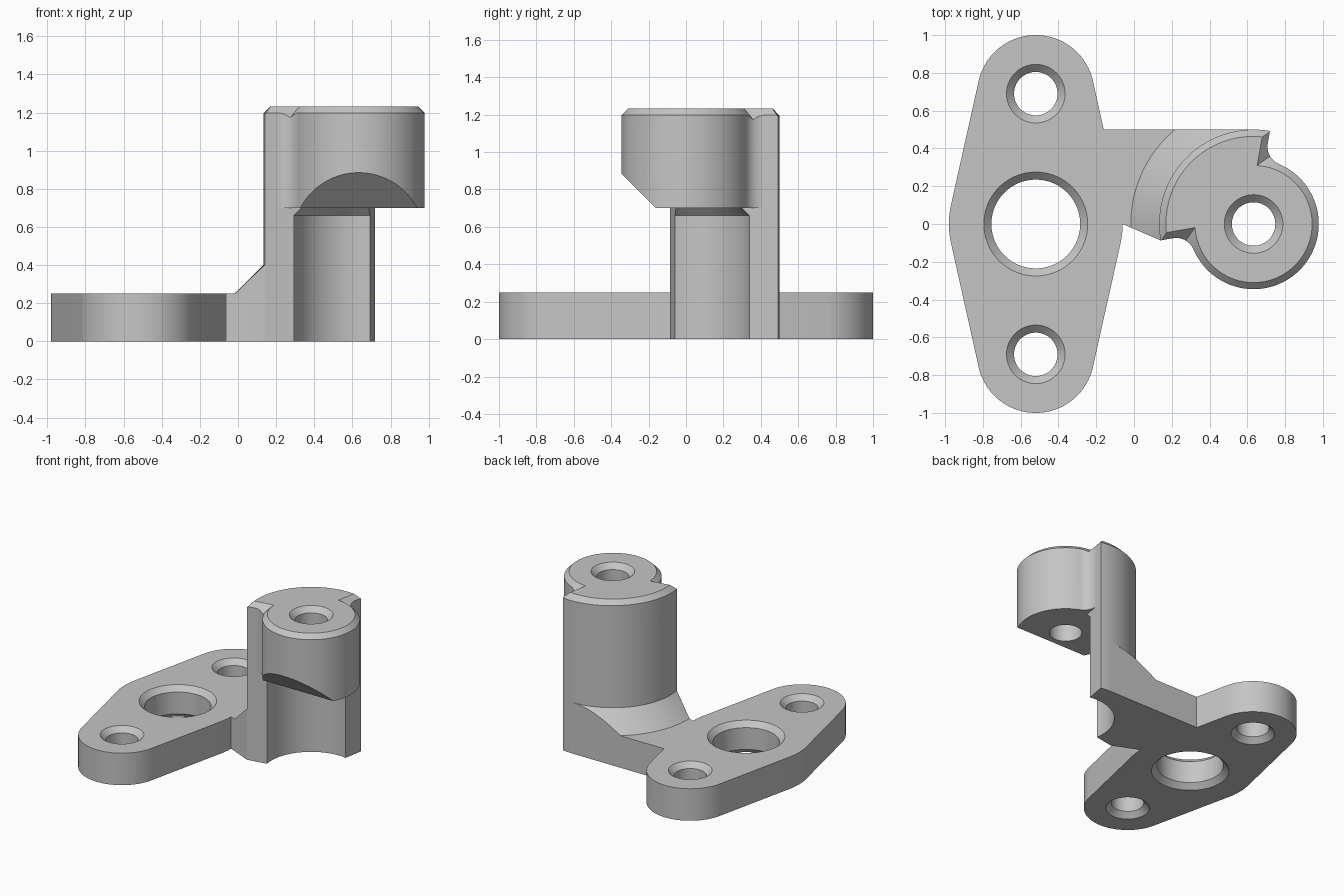
import bpy, bmesh
from math import sin, cos, asin, radians, degrees
from mathutils import Vector

cube = bpy.data.objects.get("Cube")
if cube:
    bpy.data.objects.remove(cube, do_unlink=True)

SHADE = (0.56, 0.56, 0.56, 1)
grey = bpy.data.materials.new("plain_grey")
grey.use_nodes = True
grey.diffuse_color = SHADE
grey.node_tree.nodes["Principled BSDF"].inputs["Base Color"].default_value = SHADE

POST = Vector((0.633, 0))       # axis of the clamp post
FLANGE = -0.52                  # x of the flange axis
WALL, BOSS, FILLET = 0.5, 0.345, 0.1
START, END = 80, 190            # angles covered by the wall
TOP, UNDER, BASE, BEVEL = 1.233, 0.7, 0.25, 0.035


def polar(r, a, c=POST):
    return Vector((c[0] + r * cos(radians(a)), c[1] + r * sin(radians(a))))


def arc(r, a, b, c=POST, step=2.5):
    n = max(1, round(abs(b - a) / step))
    return [polar(r, a + (b - a) * i / n, c) for i in range(n + 1)]


def loft(name, layers):
    """Closed solid through (outline, z) layers of equal point count."""
    bm = bmesh.new()
    rings = [[bm.verts.new((p[0], p[1], z)) for p in pts] for pts, z in layers]
    for low, high in zip(rings, rings[1:]):
        for i in range(len(low)):
            j = (i + 1) % len(low)
            bm.faces.new((low[i], low[j], high[j], high[i]))
    bm.faces.new(rings[0][::-1])
    bm.faces.new(rings[-1])
    bmesh.ops.recalc_face_normals(bm, faces=bm.faces)
    mesh = bpy.data.meshes.new(name)
    bm.to_mesh(mesh)
    bm.free()
    mesh.materials.append(grey)
    ob = bpy.data.objects.new(name, mesh)
    bpy.context.collection.objects.link(ob)
    return ob


def turned(name, c, profile):
    """Round solid from (radius, z) pairs."""
    return loft(name, [(arc(r, 0, 360, c)[:-1], z) for r, z in profile])


def combine(ob, other, operation):
    """Apply a boolean and discard the second solid."""
    mod = ob.modifiers.new(operation, 'BOOLEAN')
    mod.operation, mod.object, mod.solver = operation, other, 'EXACT'
    bpy.context.view_layer.objects.active = ob
    bpy.ops.object.modifier_apply(modifier=mod.name)
    bpy.data.objects.remove(other, do_unlink=True)


# Flange: outline around three circles, with chamfered holes
tilt = degrees(asin((0.46 - 0.31) / 0.69))
mid, far, near = (FLANGE, 0), (FLANGE, 0.69), (FLANGE, -0.69)
outline = (arc(0.46, -tilt, tilt, mid) + arc(0.31, tilt, 180 - tilt, far)
           + arc(0.46, 180 - tilt, 180 + tilt, mid)
           + arc(0.31, 180 + tilt, 360 - tilt, near))
flange = loft("mounting_flange", [(outline, 0), (outline, BASE)])
for c, r in ((mid, 0.235), (far, 0.115), (near, 0.115)):
    w = r + 0.04
    combine(flange, turned("hole", c, [
        (w, -0.1), (w, 0), (r, 0.04), (r, BASE - 0.04), (w, BASE), (w, BASE + 0.1)]),
        'DIFFERENCE')

# Arm from flange into the wall, its top rising as a conical gusset
arm_shape = ([Vector((-0.2, 0)), Vector((-0.06, 0)), polar(WALL, END)]
             + arc(0.42, END - 2, 92) + [polar(WALL, 90), Vector((-0.2, WALL))])
arm = loft("arm", [(arm_shape, 0), (arm_shape, 0.43)])
combine(arm, turned("gusset_limit", POST, [
    (2, -0.1), (2, BASE), (0.65, BASE), (0.45, BASE + 0.2)]), 'INTERSECT')

# Curved wall, its inside flaring inward just under the head
wall = loft("wall", [(arc(WALL, START, END) + arc(r, END, START), z) for r, z in
                     ((BOSS, 0), (BOSS, UNDER - 0.04), (BOSS - 0.04, UNDER))])

# Head: wall sector and round boss blended by concave fillets
swing = degrees(asin(FILLET / (BOSS + FILLET)))
blend = arc(FILLET, END - 90, END + swing - 180, polar(BOSS + FILLET, END + swing), 7)
other = arc(FILLET, START + 90, START - swing + 180, polar(BOSS + FILLET, START - swing), 7)
head_shape = (arc(WALL, START, END) + blend
              + arc(BOSS, END + swing, START - swing + 360)[1:-1] + other[::-1])
head = loft("head", [(head_shape, UNDER), (head_shape, TOP)])


def sector(t):
    """Wall sector grown outward by t."""
    r = WALL + t
    d = degrees(asin(t / r))
    tip = polar(-t / sin(radians((END - START) / 2)), (START + END) / 2)
    return [tip] + [polar(r, START - d + (END - START + 2 * d) * i / 44) for i in range(45)]


# Sloped top edges of the wall and the boss
grow = 0.15
z = TOP - BEVEL - grow
limit = loft("wall_bevel", [(sector(grow), UNDER - 0.1), (sector(grow), z),
                            (sector(-BEVEL - 0.01), TOP + 0.01)])
boss_limit = turned("boss_bevel", POST, [
    (BOSS + grow, UNDER - 0.1), (BOSS + grow, z), (BOSS - BEVEL - 0.01, TOP + 0.01)])
combine(limit, boss_limit, 'UNION')
combine(head, limit, 'INTERSECT')

# Slanted relief under the front of the boss
slope = loft("slope", [([(0.1, -0.6), (1.2, -0.6), (1.2, y), (0.1, y)], h)
                       for y, h in ((-0.06, 0.6), (-0.59, 1.13))])
combine(head, slope, 'DIFFERENCE')

# Clamp hole through the boss
combine(head, turned("clamp_hole", POST, [
    (0.115, UNDER - 0.1), (0.115, TOP - 0.04), (0.155, TOP), (0.155, TOP + 0.1)]),
    'DIFFERENCE')

# Smooth the round faces, keep the edges crisp
bpy.ops.object.select_all(action='DESELECT')
for ob in (flange, arm, wall, head):
    ob.select_set(True)
    bpy.context.view_layer.objects.active = ob
bpy.ops.object.shade_smooth_by_angle(angle=radians(25))
